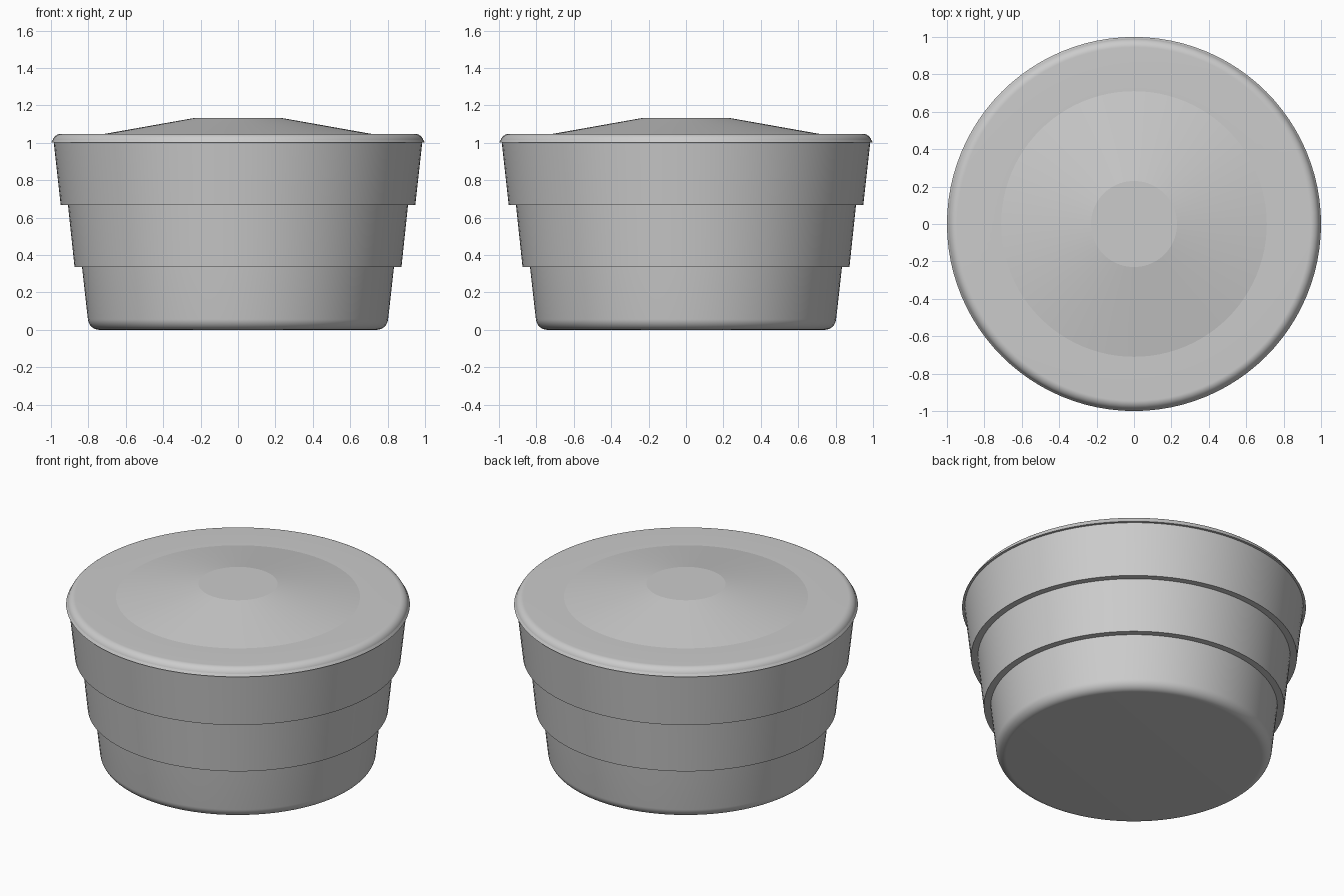
import bpy, bmesh, math
from math import sin, cos, radians

if "Cube" in bpy.data.objects:
    bpy.data.objects.remove(bpy.data.objects["Cube"], do_unlink=True)

SEGMENTS = 96

grey = bpy.data.materials.new("plain grey")
grey.use_nodes = True
colour = (0.6, 0.6, 0.6, 1)
grey.diffuse_color = colour
grey.node_tree.nodes["Principled BSDF"].inputs["Base Color"].default_value = colour


def arc(cx, cz, rx, rz, start, end, steps=12):
    """Points of a rounded corner, angles in degrees."""
    angles = [radians(start + (end - start) * i / steps) for i in range(steps + 1)]
    return [(cx + rx * cos(a), cz + rz * sin(a)) for a in angles]


def lathe(name, profile):
    """Revolve an (r, z) profile, running bottom to top, about the z axis."""
    bm = bmesh.new()
    points = [bm.verts.new((r, 0, z)) for r, z in profile]
    edges = [bm.edges.new(pair) for pair in zip(points, points[1:])]
    bmesh.ops.spin(bm, geom=points + edges, axis=(0, 0, 1), cent=(0, 0, 0),
                   angle=2 * math.pi, steps=SEGMENTS, use_merge=True)
    bmesh.ops.remove_doubles(bm, verts=bm.verts, dist=1e-5)
    bmesh.ops.recalc_face_normals(bm, faces=bm.faces)
    mesh = bpy.data.meshes.new(name)
    bm.to_mesh(mesh)
    bm.free()
    mesh.materials.append(grey)
    obj = bpy.data.objects.new(name, mesh)
    bpy.context.collection.objects.link(obj)
    bpy.ops.object.select_all(action="DESELECT")
    obj.select_set(True)
    bpy.context.view_layer.objects.active = obj
    bpy.ops.object.shade_smooth_by_angle(angle=radians(9))
    return obj


# Stepped tub: rounded foot, then three flaring tiers, closed at the rim
tub = [(0, 0)] + arc(0.743, 0.063, 0.06, 0.063, -90, -6)
tub += [(0.834, 0.335), (0.874, 0.335), (0.909, 0.667),
        (0.948, 0.667), (0.985, 1.0), (0, 1.0)]
lathe("stepped_tub", tub)

# Lid: overhanging rounded rim, flat ring and a low raised cone with a flat top
lid = [(0, 1.0)] + [(1.0, 1.0)] + arc(0.945, 1.0, 0.048, 0.048, 18, 90)
lid += [(0.71, 1.048), (0.23, 1.133), (0, 1.133)]
lathe("lid", lid)
